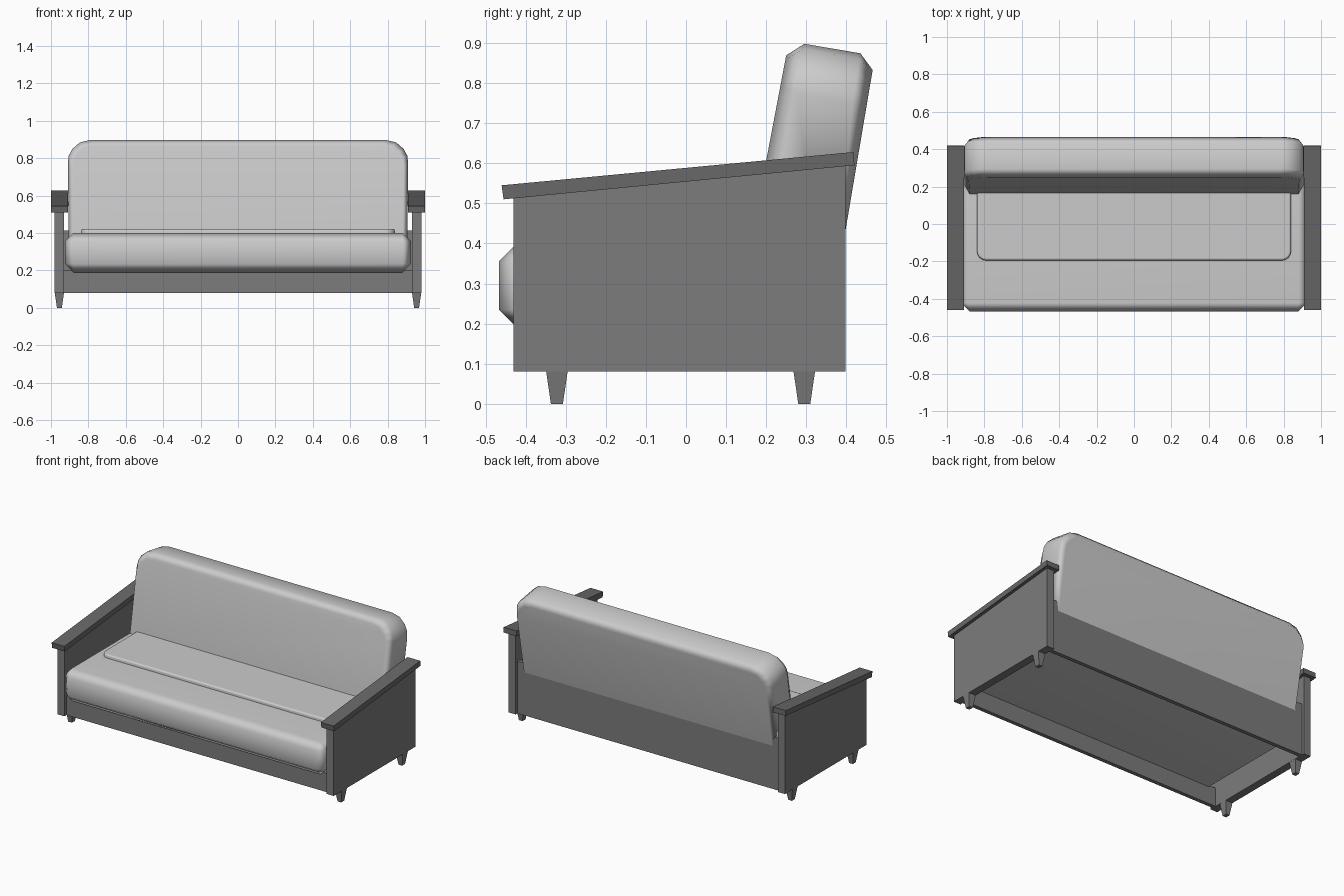
import bpy, bmesh, math

if "Cube" in bpy.data.objects:
    bpy.data.objects.remove(bpy.data.objects["Cube"])


def material(name, v):
    m = bpy.data.materials.new(name)
    m.diffuse_color = (v, v, v, 1)
    m.use_nodes = True
    m.node_tree.nodes["Principled BSDF"].inputs["Base Color"].default_value = m.diffuse_color
    return m


DARK = material("dark_frame", .2)
DARKER = material("dark_armrest", .14)


def make(name, bm, smooth=None, mat=None):
    bmesh.ops.recalc_face_normals(bm, faces=bm.faces)
    me = bpy.data.meshes.new(name)
    bm.to_mesh(me)
    bm.free()
    if mat:
        me.materials.append(mat)
    ob = bpy.data.objects.new(name, me)
    bpy.context.collection.objects.link(ob)
    if smooth:
        bpy.ops.object.select_all(action='DESELECT')
        ob.select_set(True)
        bpy.context.view_layer.objects.active = ob
        bpy.ops.object.shade_smooth_by_angle(angle=math.radians(smooth))
        # Large faces stay evenly shaded
        ob.modifiers.new("weighted", 'WEIGHTED_NORMAL').keep_sharp = True
    return ob


def loft(name, rings, smooth=None, mat=None):
    """Skin a list of equal-length point rings and cap both ends."""
    bm = bmesh.new()
    vs = [[bm.verts.new(p) for p in r] for r in rings]
    n = len(vs[0])
    for a, b in zip(vs, vs[1:]):
        for i in range(n):
            j = (i + 1) % n
            bm.faces.new((a[i], a[j], b[j], b[i]))
    bm.faces.new(vs[0])
    bm.faces.new(vs[-1])
    return make(name, bm, smooth, mat)


def rect(x0, x1, y0, y1, z):
    return [(x0, y0, z), (x1, y0, z), (x1, y1, z), (x0, y1, z)]


def box(name, x0, x1, y0, y1, z0, z1):
    return loft(name, [rect(x0, x1, y0, y1, z0), rect(x0, x1, y0, y1, z1)], mat=DARK)


def side_profile(name, pts, x0, x1, mat):
    return loft(name, [[(x, y, z) for y, z in pts] for x in (x0, x1)], mat=mat)


# Arms and legs on both sides
panel = [(-.43, .08), (.398, .08), (.398, .595), (-.43, .515)]
rest = [(-.455, .51), (.42, .595), (.418, .628), (-.46, .545)]
for s, side in ((-1, "left"), (1, "right")):
    side_profile(side + "_arm_panel", panel, s * .93, s * .98, DARK)
    side_profile(side + "_armrest", rest, s * .91, s * 1.0, DARKER)
    for y, where in ((-.322, "front"), (.295, "back")):
        x = s * .955
        loft(f"{side}_{where}_leg",
             [rect(x - .013, x + .013, y - .015, y + .015, 0),
              rect(x - .025, x + .025, y - .027, y + .027, .082)], mat=DARK)

# Base frame, open underneath
box("front_apron", -.93, .93, -.41, -.385, .08, .2)
box("back_panel", -.93, .93, .355, .38, .08, .415)

# Seat cushion with wide chamfers
bm = bmesh.new()
bmesh.ops.create_cube(bm, size=1)
for v in bm.verts:
    v.co.x *= 1.85
    v.co.y = -.467 if v.co.y < 0 else .36
    v.co.z = .19 if v.co.z < 0 else .40
bmesh.ops.bevel(bm, geom=bm.edges[:], offset=.045, segments=1, affect='EDGES')
make("seat_cushion", bm, 65)


# Thin rounded pad on the seat
def pad_ring(inset, z, r=.05):
    pts = []
    for k, (cx, cy) in enumerate(((.79, .25), (-.79, .25), (-.79, -.145), (.79, -.145))):
        for i in range(5):
            a = math.pi / 2 * (k + i / 4)
            pts.append((cx + (r - inset) * math.cos(a), cy + (r - inset) * math.sin(a), z))
    return pts


loft("seat_pad", [pad_ring(0, .385), pad_ring(0, .412), pad_ring(.005, .419), pad_ring(.013, .422)], 65)

# Leaning back cushion, outline half mirrored across x
half = [(.905, -.06), (.91, .37), (.905, .41), (.885, .447), (.845, .482), (.79, .495)]
outline = half + [(-x, h) for x, h in reversed(half)]
lean = math.radians(9.6)


def back_ring(t, inset, swell=0):
    pts = []
    for x, h in outline:
        x *= 1 - inset * .8
        h = .23 + (h - .23) * (1 - inset / .265)
        d = t + swell * (1 - h / .495)
        pts.append((x, .389 + h * math.sin(lean) - d * math.cos(lean),
                    .38 + h * math.cos(lean) + d * math.sin(lean)))
    return pts


loft("back_cushion", [back_ring(0, .036), back_ring(.037, 0),
                      back_ring(.179, 0), back_ring(.218, .036, .01)], 65)
